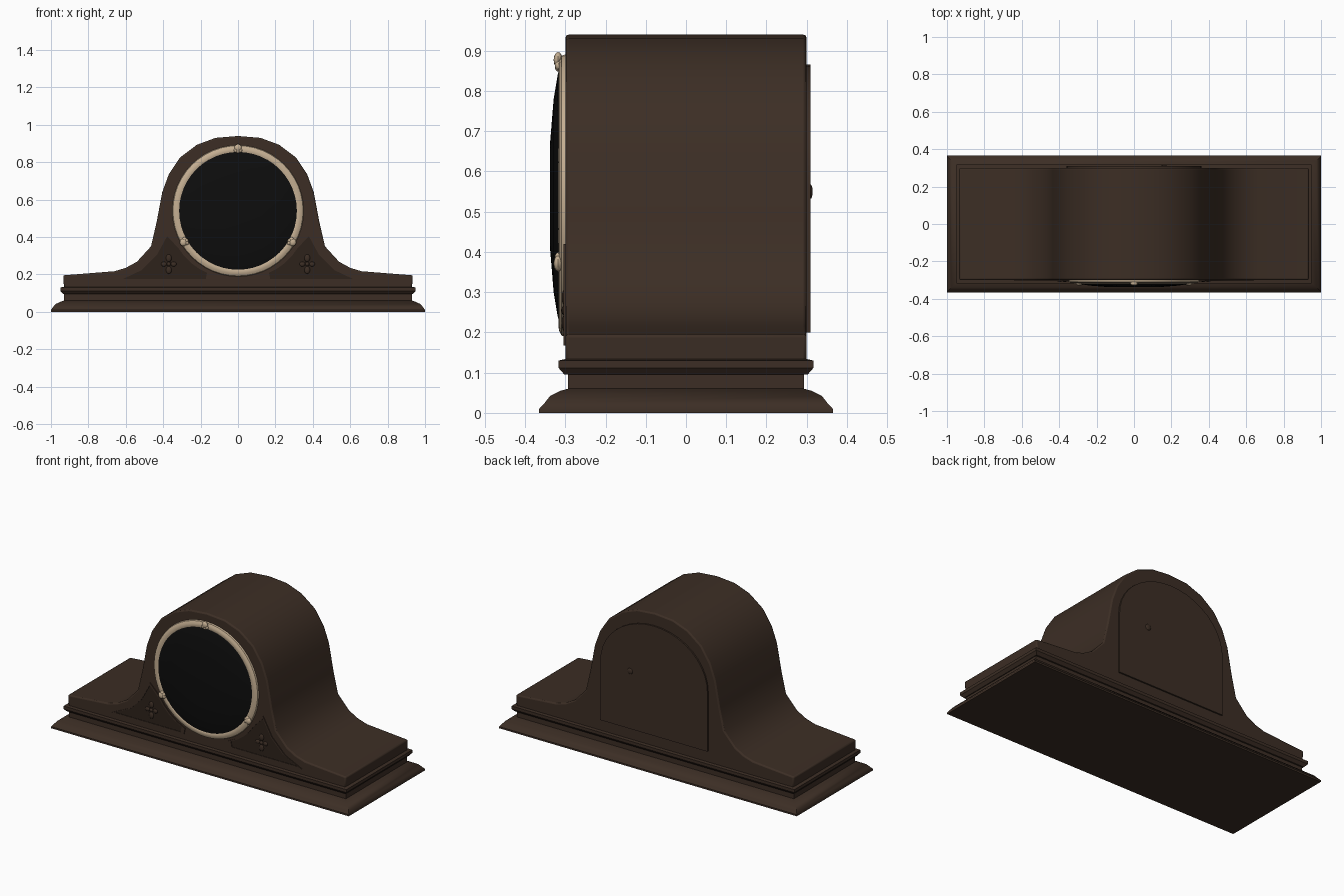
import bpy, bmesh, math
from math import sin, cos, pi, radians
from mathutils import Vector

cube = bpy.data.objects.get("Cube")
if cube:
    bpy.data.objects.remove(cube, do_unlink=True)


def material(name, rgb):
    m = bpy.data.materials.new(name)
    m.use_nodes = True
    m.diffuse_color = (*rgb, 1)
    bsdf = next(n for n in m.node_tree.nodes if n.type == 'BSDF_PRINCIPLED')
    bsdf.inputs["Base Color"].default_value = (*rgb, 1)
    bsdf.inputs["Roughness"].default_value = 0.7
    return m


WOOD = material("dark wood", (0.045, 0.027, 0.018))
PANEL = material("shadowed wood", (0.026, 0.016, 0.011))
IVORY = material("pale brass", (0.56, 0.43, 0.29))
GLASS = material("black glass", (0.004, 0.004, 0.004))


def finish(name, bm, mat, angle=40):
    bmesh.ops.recalc_face_normals(bm, faces=bm.faces[:])
    me = bpy.data.meshes.new(name)
    bm.to_mesh(me)
    bm.free()
    ob = bpy.data.objects.new(name, me)
    bpy.context.scene.collection.objects.link(ob)
    me.materials.append(mat)
    bpy.ops.object.select_all(action='DESELECT')
    ob.select_set(True)
    bpy.context.view_layer.objects.active = ob
    bpy.ops.object.shade_smooth_by_angle(angle=radians(angle))
    return ob


def loft(bm, rings, caps=True):
    """Bridge consecutive closed loops of points."""
    loops = [[bm.verts.new(p) for p in ring] for ring in rings]
    n = len(loops[0])
    for a, b in zip(loops, loops[1:]):
        for i in range(n):
            j = (i + 1) % n
            bm.faces.new((a[i], a[j], b[j], b[i]))
    if caps:
        bm.faces.new(loops[0])
        bm.faces.new(loops[-1])
    return loops


def slab(name, outline, y0, y1, mat, angle=40):
    """Extrude an x-z outline between two depths."""
    bm = bmesh.new()
    loft(bm, [[(x, y, z) for x, z in outline] for y in (y0, y1)])
    return finish(name, bm, mat, angle)


def turned(name, profile, z, mat, steps=48, closed=False):
    """Spin (radius, y) points around a front-to-back axis."""
    bm = bmesh.new()
    rings = [[(r * cos(2 * pi * i / steps), y, z + r * sin(2 * pi * i / steps))
              for i in range(steps)] for r, y in profile]
    loft(bm, rings + ([rings[0]] if closed else []), caps=not closed)
    bmesh.ops.remove_doubles(bm, verts=bm.verts[:], dist=1e-5)
    return finish(name, bm, mat)


def bead(bm, centre, size):
    geo = bmesh.ops.create_uvsphere(bm, u_segments=12, v_segments=8, radius=1)
    for v in geo["verts"]:
        v.co = Vector(centre) + Vector(a * b for a, b in zip(v.co, size))


def mirrored(half):
    return half + [(-x, z) for x, z in reversed(half) if x > 0]


# Stepped plinth: rectangles of growing and shrinking size
plinth = [(1.0, .365, 0), (1.0, .365, .01), (.99, .352, .024), (.975, .338, .042),
          (.945, .312, .055), (.93, .293, .06), (.93, .293, .095),
          (.935, .302, .095), (.95, .317, .112), (.95, .317, .13), (.925, .295, .135)]
bm = bmesh.new()
loft(bm, [[(-x, -y, z), (x, -y, z), (x, y, z), (-x, y, z)] for x, y, z in plinth])
finish("plinth", bm, WOOD)

# Case: humped profile with low shoulders
half = [(0, .94), (.12, .93), (.22, .893), (.31, .825), (.37, .735), (.405, .64),
        (.435, .48), (.465, .35), (.54, .268), (.6, .235), (.66, .217),
        (.935, .195), (.93, .125)]
half.reverse()
case = slab("case", mirrored(half), -.3, .3, WOOD)
bev = case.modifiers.new("soft edge", 'BEVEL')
bev.width, bev.segments, bev.limit_method = .008, 2, 'ANGLE'
bev.angle_limit = radians(60)

# Back door with an arched top, and its knob
arch = [(.36 * cos(pi * i / 20), .56 + .306 * sin(pi * i / 20)) for i in range(21)]
slab("back_door", [(-.36, .2), (.36, .2)] + arch, .295, .309, WOOD)
bm = bmesh.new()
bead(bm, (.16, .309, .55), (.018, .006, .018))
finish("door_knob", bm, WOOD)

# Dial: pale rim and domed black glass
DIAL_Z = .54
turned("bezel", [(.352, -.297), (.348, -.309), (.335, -.316), (.318, -.317),
                 (.306, -.31), (.306, -.297)], DIAL_Z, IVORY, closed=True)
turned("glass", [(.315, -.298), (.315, -.315), (.30, -.319), (.24, -.329),
                 (.13, -.338)], DIAL_Z, GLASS)

# Three shell clasps on the rim
bm = bmesh.new()
for deg in (90, 210, 330):
    a = radians(deg)
    cx, cz = .337 * cos(a), DIAL_Z + .337 * sin(a)
    bead(bm, (cx, -.318, cz), (.02, .011, .02))
    for k in (-1, 0, 1):
        b = a + k * .7
        bead(bm, (cx - .017 * cos(b), -.317, cz - .017 * sin(b)), (.012, .009, .012))
finish("rim_clasps", bm, IVORY)

# Corner panels, one on each side of the dial
for side, label in ((1, "left"), (-1, "right")):
    curve = [(.365 * cos(radians(d)), DIAL_Z + .365 * sin(radians(d)))
             for d in (-67, -58, -49, -40, -32)]
    tri = [(.15, .168)] + curve + [(.345, .385), (.38, .42), (.44, .31),
                                  (.53, .22), (.64, .168)]
    tri = [(side * x, z) for x, z in tri]
    mid = Vector((side * .375, .25))
    inner = [mid + (Vector(p) - mid) * .9 for p in tri]
    slab(label + "_corner_panel", inner, -.298, -.302, PANEL)

    # Raised border around the panel
    bm = bmesh.new()
    loops = [[(x, y, z) for x, z in pts] for pts, y in
             ((tri, -.299), (tri, -.305), (inner, -.305), (inner, -.299))]
    loft(bm, loops, caps=False)
    finish(label + "_panel_border", bm, WOOD)

    # Four-petal flower
    bm = bmesh.new()
    bead(bm, (side * .37, -.303, .255), (.011, .008, .011))
    for dx, dz in ((1, 0), (-1, 0), (0, 1), (0, -1)):
        bead(bm, (side * .37 + dx * .026, -.302, .255 + dz * .032),
             (.015, .007, .02 if dz else .013))
    finish(label + "_flower", bm, WOOD)
